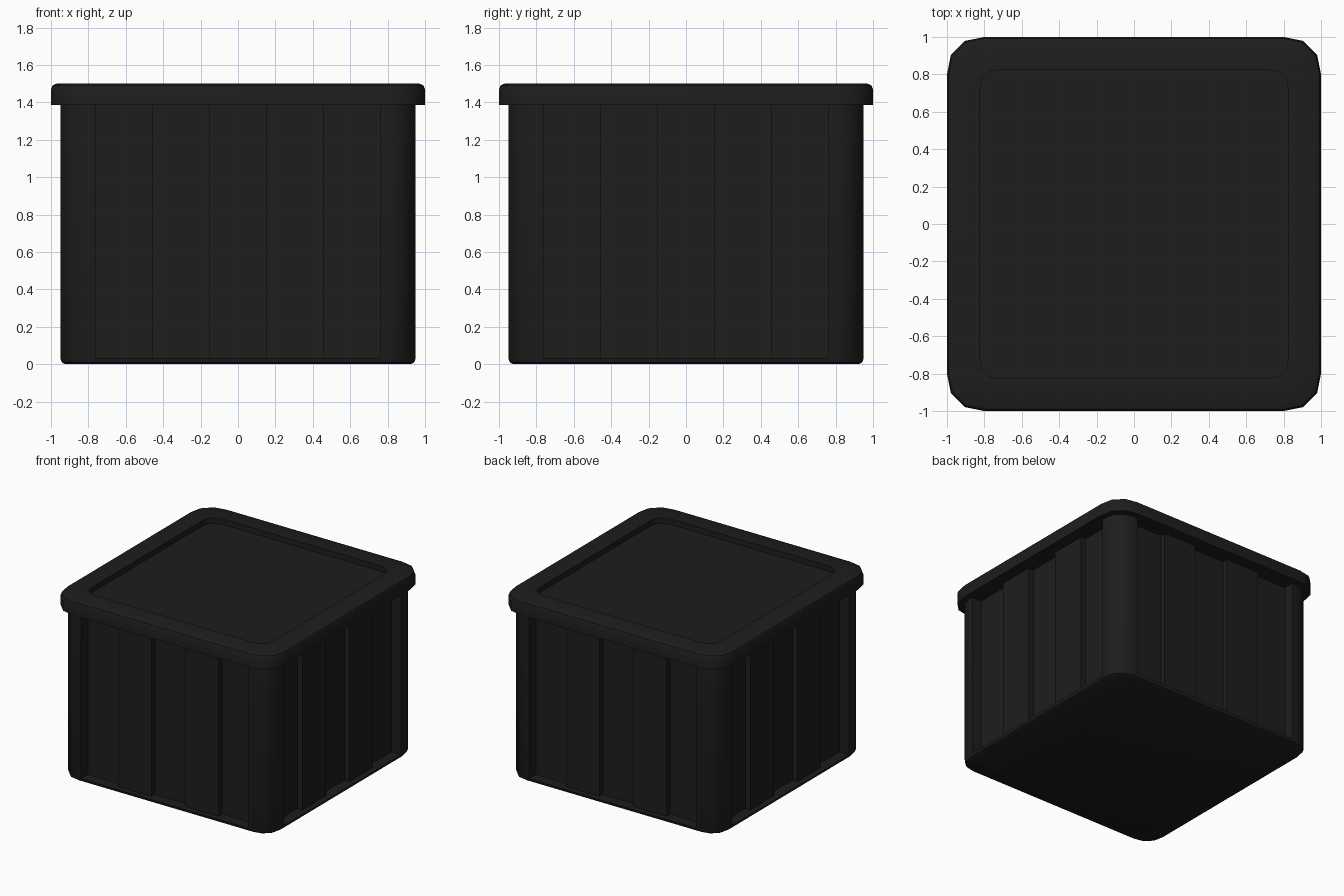
import bpy, bmesh, math
from mathutils import Matrix, Vector

if "Cube" in bpy.data.objects:
    bpy.data.objects.remove(bpy.data.objects["Cube"], do_unlink=True)

COLOUR = (0.0125, 0.0125, 0.0125, 1)
plastic = bpy.data.materials.new("black_plastic")
plastic.use_nodes = True
plastic.diffuse_color = COLOUR
bsdf = plastic.node_tree.nodes["Principled BSDF"]
bsdf.inputs["Base Color"].default_value = COLOUR
bsdf.inputs["Roughness"].default_value = 0.6


def make_object(name, bm):
    bmesh.ops.recalc_face_normals(bm, faces=bm.faces)
    mesh = bpy.data.meshes.new(name)
    bm.to_mesh(mesh)
    bm.free()
    mesh.materials.append(plastic)
    obj = bpy.data.objects.new(name, mesh)
    bpy.context.collection.objects.link(obj)
    return obj


def rounded_square(half, radius, z, segments=3):
    """Outline with slightly squared-off round corners."""
    points = []
    for corner in range(4):
        middle = math.pi / 4 + corner * math.pi / 2
        cx = math.copysign(half - radius, math.cos(middle))
        cy = math.copysign(half - radius, math.sin(middle))
        for i in range(segments + 1):
            a = (corner + i / segments) * math.pi / 2
            r = radius * (1.035 if 0 < i < segments else 1)
            points.append((cx + r * math.cos(a), cy + r * math.sin(a), z))
    return points


def stacked_solid(name, levels):
    """Bridge rounded squares given as (half width, corner radius, height)."""
    bm = bmesh.new()
    rings = [[bm.verts.new(p) for p in rounded_square(*lv)] for lv in levels]
    for low, high in zip(rings, rings[1:]):
        for i in range(len(low)):
            j = (i + 1) % len(low)
            bm.faces.new((low[i], low[j], high[j], high[i]))
    bm.faces.new(rings[0][::-1])
    bm.faces.new(rings[-1])
    return make_object(name, bm)


def smooth(obj):
    bpy.ops.object.select_all(action="DESELECT")
    obj.select_set(True)
    bpy.context.view_layer.objects.active = obj
    bpy.ops.object.shade_smooth_by_angle(angle=math.radians(35))


# Tub with a softened bottom edge
WALL = 0.95
body = stacked_solid("bin_body", [
    (0.925, 0.14, 0), (0.942, 0.155, 0.01), (WALL, 0.16, 0.03), (WALL, 0.16, 1.4)])

# Each wall is set back between the corners, in strips of alternating depth
PANEL, STEP, FLOOR = 0.305, 0.045, 0.032
outline = [(-2.5 * PANEL, -1.05)]
for k in range(-2, 3):
    y = -WALL + STEP * (1 if k % 2 else 2)
    outline += [((k - 0.5) * PANEL, y), ((k + 0.5) * PANEL, y)]
outline.append((2.5 * PANEL, -1.05))

bm = bmesh.new()
for side in range(4):
    turn = Matrix.Rotation(side * math.pi / 2, 4, "Z")
    face = bm.faces.new([bm.verts.new(turn @ Vector((x, y, FLOOR))) for x, y in outline])
    raised = bmesh.ops.extrude_face_region(bm, geom=[face], use_keep_orig=True)["geom"]
    tops = [v for v in raised if isinstance(v, bmesh.types.BMVert)]
    bmesh.ops.translate(bm, verts=tops, vec=(0, 0, 1.5))
cutter = make_object("recess_cutter", bm)
cutter.hide_render = True

cut = body.modifiers.new("recesses", "BOOLEAN")
cut.operation = "DIFFERENCE"
cut.solver = "EXACT"
cut.object = cutter
bpy.context.view_layer.objects.active = body
bpy.ops.object.modifier_apply(modifier=cut.name)
bpy.data.objects.remove(cutter, do_unlink=True)
smooth(body)

# Overhanging lid with a rounded rim and a sunken top
lid = stacked_solid("lid", [
    (1, 0.2, 1.385), (1, 0.2, 1.47), (0.991, 0.191, 1.491), (0.97, 0.17, 1.5),
    (0.825, 0.11, 1.5), (0.825, 0.11, 1.455)])
smooth(lid)
